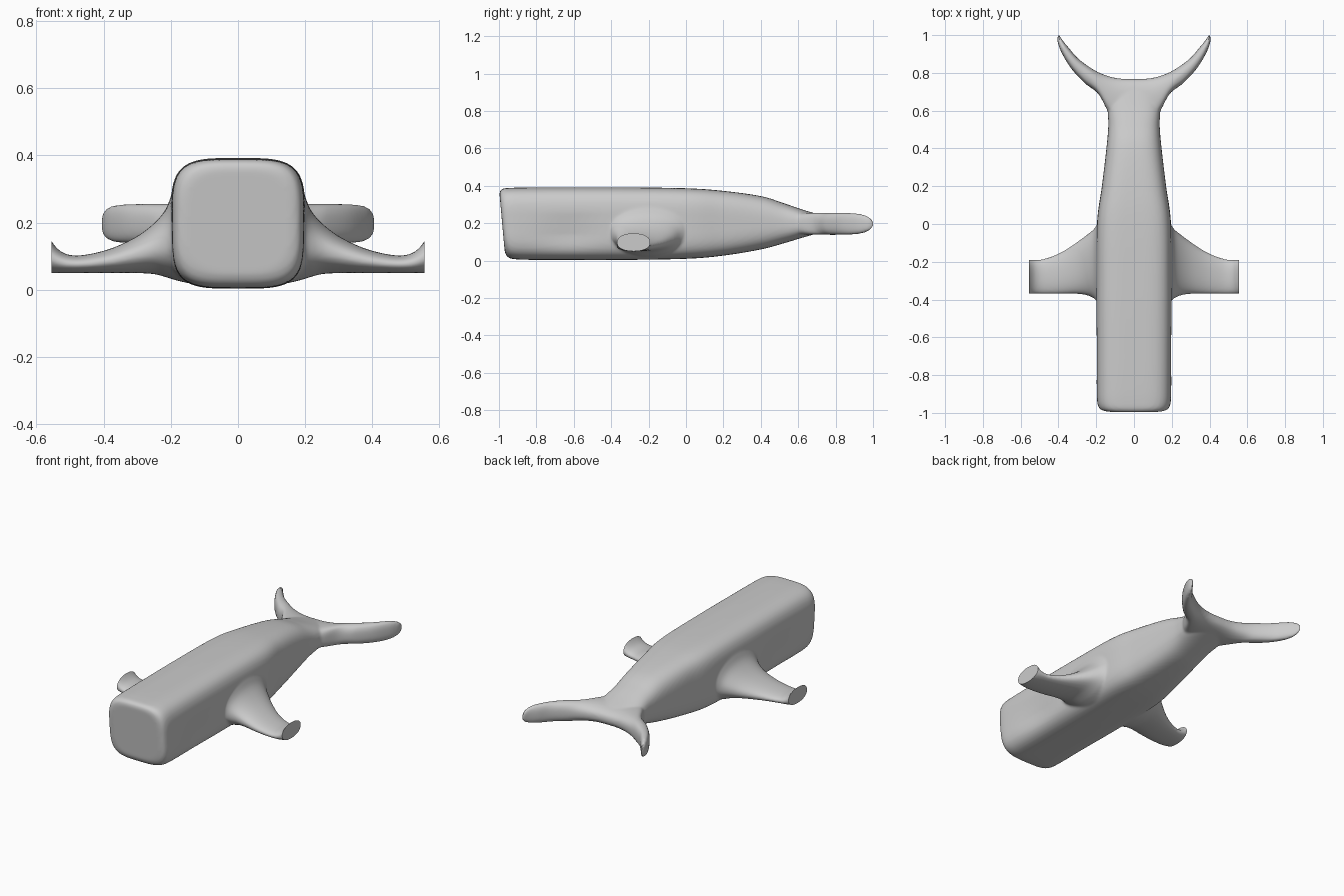
import bpy, bmesh, math
from mathutils import Vector

cube = bpy.data.objects.get("Cube")
if cube:
    bpy.data.objects.remove(cube)

SIDES = 64


def smooth_keys(keys, steps=8):
    """Catmull-Rom rows running through all key rows."""
    rows = []
    for i in range(len(keys) - 1):
        a, b, c, d = (keys[max(0, min(j, len(keys) - 1))] for j in range(i - 1, i + 3))
        for s in range(steps):
            t = s / steps
            rows.append([q + t * ((r - p) + t * (2 * p - 5 * q + 4 * r - e + t * (3 * (q - r) + e - p))) / 2
                         for p, q, r, e in zip(a, b, c, d)])
    rows.append(list(keys[-1]))
    return rows


def ring(centre, u, v, power):
    """Rounded-square outline spanned by the half axes u and v."""
    points = []
    for i in range(SIDES):
        a = 2 * math.pi * i / SIDES
        c, s = math.cos(a), math.sin(a)
        points.append(centre + u * math.copysign(abs(c) ** (2 / power), c)
                      + v * math.copysign(abs(s) ** (2 / power), s))
    return points


def loft(bm, rings):
    loops = [[bm.verts.new(p) for p in r] for r in rings]
    for a, b in zip(loops, loops[1:]):
        for i in range(SIDES):
            j = (i + 1) % SIDES
            bm.faces.new((a[i], a[j], b[j], b[i]))
    bm.faces.new(loops[0])
    bm.faces.new(loops[-1])


bm = bmesh.new()

# Body: y, half width, bottom, top, squareness
body = [(-1, .155, .05, .36, 3.4), (-.993, .178, .03, .376, 3.6), (-.975, .19, .014, .386, 3.8),
        (-.94, .196, .008, .389, 4), (-.87, .198, .005, .391, 4), (-.7, .199, .004, .392, 4),
        (-.35, .2, .004, .392, 4), (0, .196, .01, .387, 4), (.2, .17, .027, .373, 3.6),
        (.4, .146, .06, .345, 3), (.52, .136, .092, .308, 2.8), (.62, .138, .122, .274, 2.8),
        (.7, .12, .145, .25, 2.8)]
rings = []
for y, w, low, high, power in smooth_keys(body):
    pts = ring(Vector((0, y, (low + high) / 2)), Vector((w, 0, 0)), Vector((0, 0, (high - low) / 2)), power)
    slant = max(0, min(1, (-.75 - y) / .25))
    for p in pts:
        # Slanted brow and shallow hollow along each cheek
        dent = .016 * math.exp(-((y + .63) / .17) ** 2 - ((p.z - .14) / .08) ** 2)
        p.x -= math.copysign(dent, p.x) if abs(p.x) > .1 else 0
        p.y += .035 * slant * (.39 - p.z) / .39
    rings.append(pts)
loft(bm, rings)

# Side fins: x, front, back, bottom, top
fin = [(.15, -.43, .02, .02, .34), (.19, -.41, .0, .03, .3), (.215, -.392, -.03, .038, .24),
       (.25, -.377, -.058, .047, .198), (.3, -.37, -.095, .05, .16), (.36, -.37, -.135, .05, .13),
       (.42, -.37, -.165, .05, .111), (.48, -.37, -.185, .05, .102), (.52, -.37, -.19, .05, .11),
       (.545, -.37, -.19, .05, .131), (.56, -.37, -.19, .05, .155), (.575, -.37, -.19, .05, .19)]
for side in (-1, 1):
    loft(bm, [ring(Vector((side * x, (f + b) / 2, (low + high) / 2)), Vector((0, (b - f) / 2, 0)),
                   Vector((0, 0, (high - low) / 2)), 2.2) for x, f, b, low, high in smooth_keys(fin)])

# Tail flukes, tip to tip: outer edge x y, inner edge x y, half height
half = [(.08, .5, .09, .772, .058), (.14, .6, .17, .795, .058), (.19, .69, .235, .83, .059),
        (.26, .745, .3, .88, .059), (.33, .82, .345, .932, .058), (.38, .9, .375, .968, .052),
        (.402, .955, .391, .993, .038), (.406, .985, .399, 1.004, .02)]
mirrored = [(-a, b, -c, d, h) for a, b, c, d, h in reversed(half)]
rings = []
for ox, oy, ix, iy, h in smooth_keys(mirrored + [(0, .45, 0, .768, .058)] + half):
    outer, inner = Vector((ox, oy, .197)), Vector((ix, iy, .197))
    rings.append(ring((outer + inner) / 2, (inner - outer) / 2, Vector((0, 0, h)), 2.5))
loft(bm, rings)

bmesh.ops.recalc_face_normals(bm, faces=bm.faces)
mesh = bpy.data.meshes.new("whale")
bm.to_mesh(mesh)
bm.free()
whale = bpy.data.objects.new("whale", mesh)
bpy.context.collection.objects.link(whale)

# Fuse the parts into one skin with soft joints
remesh = whale.modifiers.new("fuse", 'REMESH')
remesh.mode = 'VOXEL'
remesh.voxel_size = .008
soften = whale.modifiers.new("soften", 'SMOOTH')
soften.factor = .5
soften.iterations = 6
skin = bpy.data.meshes.new_from_object(whale.evaluated_get(bpy.context.evaluated_depsgraph_get()))
whale.modifiers.clear()

# Trim the fin ends flat
bm = bmesh.new()
bm.from_mesh(skin)
for side in (-1, 1):
    cut = bmesh.ops.bisect_plane(bm, geom=bm.verts[:] + bm.edges[:] + bm.faces[:], dist=1e-5,
                                 plane_co=(side * .555, 0, 0), plane_no=(side, 0, 0), clear_outer=True)
    rim = [e for e in cut["geom_cut"] if isinstance(e, bmesh.types.BMEdge)]
    bmesh.ops.holes_fill(bm, edges=rim, sides=0)
bmesh.ops.recalc_face_normals(bm, faces=bm.faces)
bm.to_mesh(skin)
bm.free()
whale.data = skin

# Plain grey skin
grey = bpy.data.materials.new("grey_skin")
grey.use_nodes = True
colour = (.6, .6, .6, 1)
grey.diffuse_color = colour
grey.node_tree.nodes["Principled BSDF"].inputs["Base Color"].default_value = colour
skin.materials.clear()
skin.materials.append(grey)

bpy.ops.object.select_all(action='DESELECT')
whale.select_set(True)
bpy.context.view_layer.objects.active = whale
bpy.ops.object.shade_smooth_by_angle(angle=math.radians(40))
